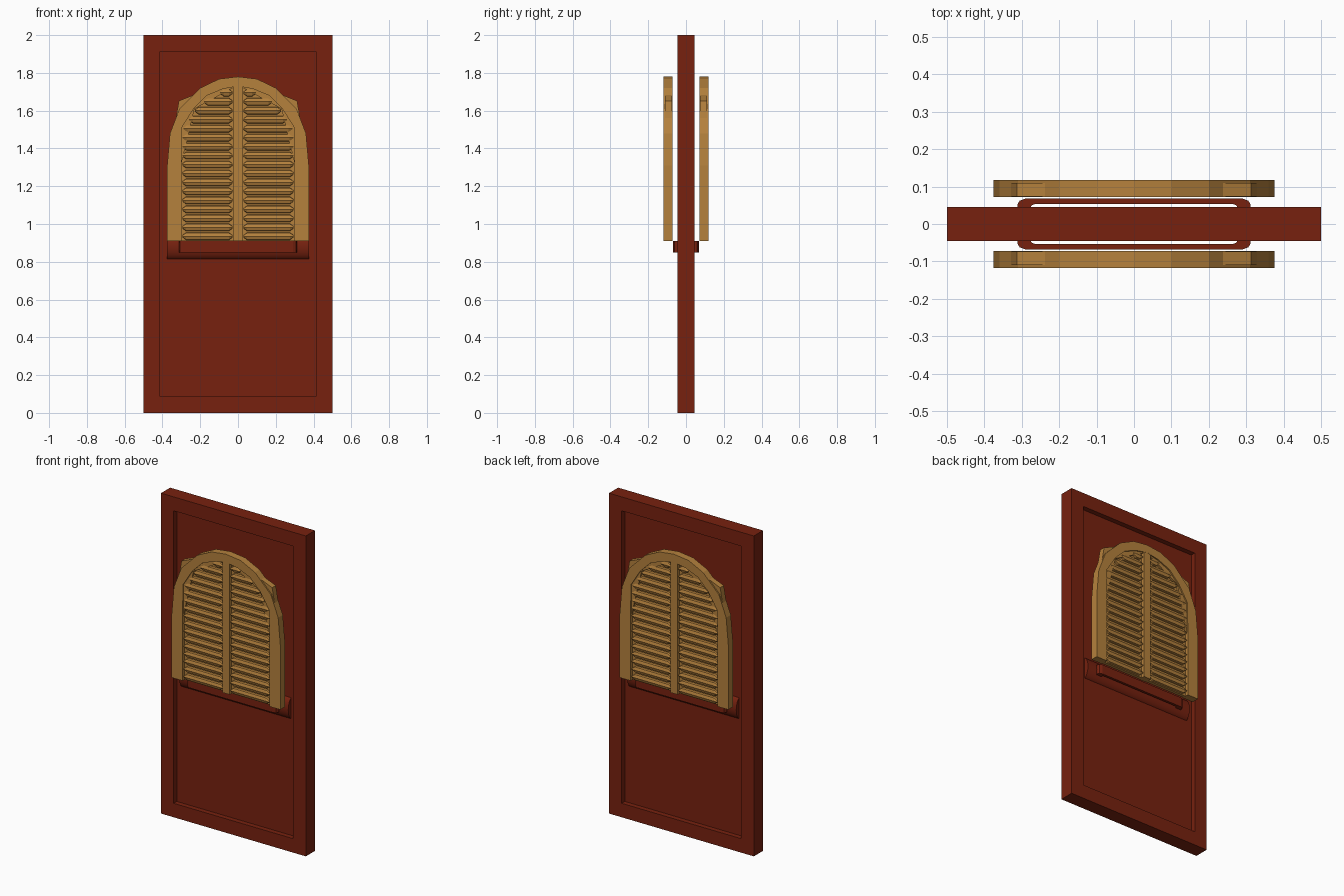
import bpy, bmesh, math

if "Cube" in bpy.data.objects:
    bpy.data.objects.remove(bpy.data.objects["Cube"])


def material(name, rgb):
    m = bpy.data.materials.new(name)
    m.diffuse_color = (*rgb, 1)
    m.use_nodes = True
    m.node_tree.nodes["Principled BSDF"].inputs["Base Color"].default_value = m.diffuse_color
    return m


RED = material("dark red paint", (0.185, 0.0155, 0.0048))
TAN = material("tan wood", (0.46, 0.22, 0.046))


def finish(name, bm, mat, turn=1, smooth=False):
    # turn = -1 rotates the part half a turn for the back side
    for v in bm.verts:
        v.co.x *= turn
        v.co.y *= turn
    bmesh.ops.recalc_face_normals(bm, faces=bm.faces)
    me = bpy.data.meshes.new(name)
    bm.to_mesh(me)
    bm.free()
    me.materials.append(mat)
    ob = bpy.data.objects.new(name, me)
    bpy.context.collection.objects.link(ob)
    if smooth:
        bpy.ops.object.select_all(action='DESELECT')
        ob.select_set(True)
        bpy.context.view_layer.objects.active = ob
        bpy.ops.object.shade_smooth_by_angle(angle=math.radians(35))
    return ob


def add_prism(bm, pts, lo, hi, place):
    a = [bm.verts.new(place(u, v, lo)) for u, v in pts]
    b = [bm.verts.new(place(u, v, hi)) for u, v in pts]
    bm.faces.new(a)
    bm.faces.new(b[::-1])
    n = len(pts)
    for i in range(n):
        j = (i + 1) % n
        bm.faces.new((a[i], b[i], b[j], a[j]))


def add_band(bm, outer, inner, lo, hi, place):
    # open band between two matching outlines, with thickness
    rows = [[bm.verts.new(place(*o, lo)), bm.verts.new(place(*o, hi)),
             bm.verts.new(place(*i, hi)), bm.verts.new(place(*i, lo))]
            for o, i in zip(outer, inner)]
    for p, q in zip(rows, rows[1:]):
        for k in range(4):
            m = (k + 1) % 4
            bm.faces.new((p[k], p[m], q[m], q[k]))
    bm.faces.new(rows[0])
    bm.faces.new(rows[-1][::-1])


def mirrored(half):
    # half outline from right side to the centre line
    return half + [(-x, v) for x, v in reversed(half) if x > 0]


def along_y(x, z, y):
    return (x, y, z)


def along_z(x, y, z):
    return (x, y, z)


def along_x(y, z, x):
    return (x, y, z)


# door frame: solid slab with a recessed panel on both faces
bm = bmesh.new()
bmesh.ops.create_cube(bm, size=1)
for v in bm.verts:
    v.co.y *= 0.09
    v.co.z = v.co.z * 2 + 1
bm.faces.ensure_lookup_table()
for f in [f for f in bm.faces if abs(f.normal.y) > 0.9]:
    s = 1 if f.normal.y > 0 else -1
    bmesh.ops.inset_region(bm, faces=[f], thickness=0.123)
    ring = list(f.verts)
    ex = bmesh.ops.extrude_discrete_faces(bm, faces=[f])["faces"][0]
    for v in ex.verts:
        v.co.y -= s * 0.031
finish("door", bm, RED)

# rounded middle rail
bm = bmesh.new()
prof = [(0.043 * math.sin(t), 0.88 + 0.07 * math.cos(t))
        for t in (2 * math.pi * i / 28 for i in range(28))]
add_prism(bm, prof, -0.377, 0.377, along_x)
finish("middle_rail", bm, RED, smooth=True)

# shutter outlines, right half
OUT = [(0.375, 0.91), (0.375, 1.31), (0.36, 1.48), (0.31, 1.61),
       (0.2, 1.72), (0.1, 1.768), (0, 1.78)]
INN = [(0.30, 0.91), (0.30, 1.31), (0.298, 1.51), (0.235, 1.61),
       (0.165, 1.68), (0.08, 1.715), (0, 1.73)]
RIM_OUT = [(0.373, 0.912), (0.373, 1.31), (0.313, 1.652), (0, 1.778)]
RIM_IN = [(0.302, 0.912), (0.302, 1.31), (0.23, 1.61), (0, 1.735)]


def inner_x(z):
    for (x0, z0), (x1, z1) in zip(INN, INN[1:]):
        if z0 <= z <= z1:
            return x0 + (x1 - x0) * (z - z0) / (z1 - z0)
    return 0


for turn, side in ((1, "front"), (-1, "back")):
    # pull handle
    bm = bmesh.new()
    add_band(bm,
             [(0.312, -0.03), (0.312, -0.052), (0.306, -0.062), (0.29, -0.068),
              (-0.29, -0.068), (-0.306, -0.062), (-0.312, -0.052), (-0.312, -0.03)],
             [(0.275, -0.03), (0.275, -0.048), (0.272, -0.051), (0.265, -0.053),
              (-0.265, -0.053), (-0.272, -0.051), (-0.275, -0.048), (-0.275, -0.03)],
             0.85, 0.91, along_z)
    finish(side + "_handle", bm, RED, turn)

    # arched shutter frame
    bm = bmesh.new()
    add_band(bm, mirrored(OUT), mirrored(INN), -0.118, -0.072, along_y)
    finish(side + "_shutter_frame", bm, TAN, turn)

    # coarser rim behind the arch
    bm = bmesh.new()
    add_band(bm, mirrored(RIM_OUT), mirrored(RIM_IN), -0.11, -0.074, along_y)
    finish(side + "_shutter_rim", bm, TAN, turn)

    # centre post
    bm = bmesh.new()
    add_prism(bm, [(-0.025, 0.91), (0.025, 0.91), (0.025, 1.74), (-0.025, 1.74)],
              -0.1175, -0.073, along_y)
    finish(side + "_shutter_post", bm, TAN, turn)

    # backing sheet behind the slats
    bm = bmesh.new()
    add_prism(bm, mirrored(INN), -0.098, -0.076, along_y)
    finish(side + "_shutter_backing", bm, TAN, turn)

    # slats: long pointed bars with a lens section
    bm = bmesh.new()
    for i in range(17):
        z = 0.935 + i * 0.0475
        w = inner_x(z + 0.012) - 0.005
        if w < 0.08:
            continue
        for s in (1, -1):
            a, b = 0.028, w
            rings = []
            for x, k in ((a, 0.25), (a + 0.02, 1), (b - 0.02, 1), (b, 0.25)):
                rings.append([bm.verts.new((s * x, y, z + dz * k)) for y, dz in
                              ((-0.096, 0.02), (-0.110, 0.017), (-0.116, 0),
                               (-0.110, -0.017), (-0.096, -0.02))])
            for p, q in zip(rings, rings[1:]):
                for k in range(5):
                    m = (k + 1) % 5
                    bm.faces.new((p[k], p[m], q[m], q[k]))
            bm.faces.new(rings[0])
            bm.faces.new(rings[-1][::-1])
    finish(side + "_shutter_slats", bm, TAN, turn)
